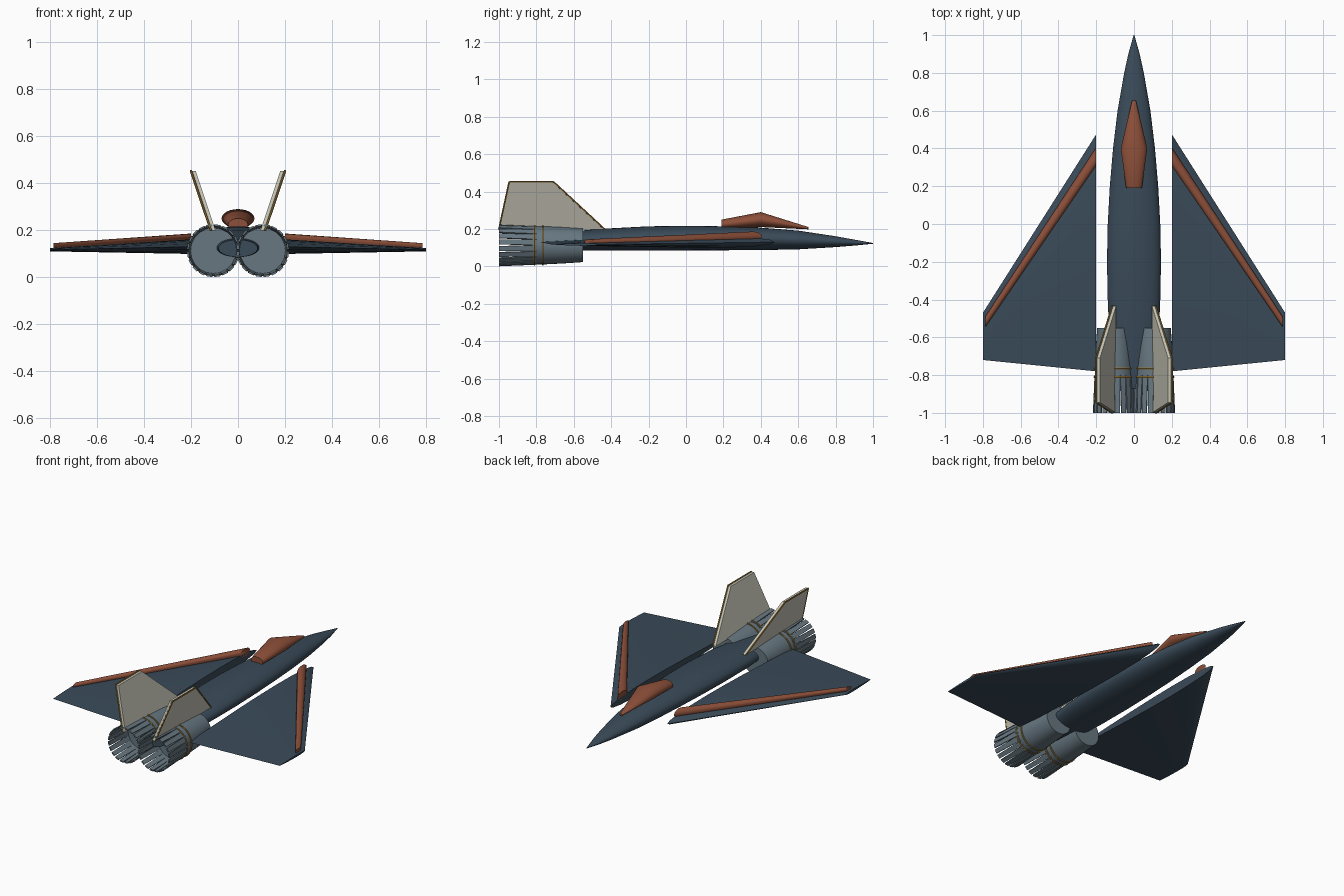
import bpy, bmesh, math
from mathutils import Vector

if "Cube" in bpy.data.objects:
    bpy.data.objects.remove(bpy.data.objects["Cube"])


def material(name, rgb):
    m = bpy.data.materials.new(name)
    m.diffuse_color = (*rgb, 1)
    m.use_nodes = True
    m.node_tree.nodes["Principled BSDF"].inputs["Base Color"].default_value = m.diffuse_color
    return m


NAVY = material("navy hull", (0.042, 0.070, 0.100))
COPPER = material("copper", (0.270, 0.080, 0.042))
CREAM = material("cream fin", (0.560, 0.550, 0.470))
STEEL = material("steel grey", (0.135, 0.185, 0.220))
GOLD = material("dull gold", (0.300, 0.180, 0.040))


def finish(bm, name, mat, smooth=None):
    bmesh.ops.recalc_face_normals(bm, faces=bm.faces)
    me = bpy.data.meshes.new(name)
    bm.to_mesh(me)
    bm.free()
    ob = bpy.data.objects.new(name, me)
    bpy.context.collection.objects.link(ob)
    me.materials.append(mat)
    if smooth:
        bpy.ops.object.select_all(action='DESELECT')
        ob.select_set(True)
        bpy.context.view_layer.objects.active = ob
        bpy.ops.object.shade_smooth_by_angle(angle=math.radians(smooth))
    return ob


def loft(bm, rings, caps=True):
    """Skin a list of closed rings, optionally capping both ends."""
    vs = [[bm.verts.new(p) for p in r] for r in rings]
    n = len(vs[0])
    for a, b in zip(vs, vs[1:]):
        for i in range(n):
            j = (i + 1) % n
            bm.faces.new((a[i], a[j], b[j], b[i]))
    if caps:
        bm.faces.new(vs[0])
        bm.faces.new(vs[-1])


def ring_y(y, cx, cz, rx, rz, n=32):
    return [(cx + rx * math.cos(2 * math.pi * i / n), y,
             cz + rz * math.sin(2 * math.pi * i / n)) for i in range(n)]


def ring_x(x, cy, cz, ry, rz, n=16):
    return [(x, cy + ry * math.cos(2 * math.pi * i / n),
             cz + rz * math.sin(2 * math.pi * i / n)) for i in range(n)]


def tube(bm, pts, r, n=6):
    """Straight round bars between successive points."""
    for a, b in zip(pts, pts[1:]):
        a, b = Vector(a), Vector(b)
        q = (b - a).to_track_quat('Z', 'Y')
        circ = [q @ Vector((r * math.cos(2 * math.pi * i / n),
                            r * math.sin(2 * math.pi * i / n), 0)) for i in range(n)]
        loft(bm, [[a + c for c in circ], [b + c for c in circ]])


# Fuselage: y, centre z, half width, half height
bm = bmesh.new()
hull = [(1.0, .123, .002, .002), (.9, .127, .030, .016), (.8, .132, .052, .029),
        (.6, .141, .087, .050), (.4, .147, .111, .060), (.2, .150, .128, .064),
        (0, .151, .139, .066), (-.2, .149, .143, .065), (-.45, .143, .138, .058),
        (-.65, .134, .115, .050), (-.87, .123, .083, .037)]
loft(bm, [ring_y(y, 0, cz, rx, rz, 40) for y, cz, rx, rz in hull])
finish(bm, "fuselage", NAVY, 40)

# Canopy
bm = bmesh.new()
loft(bm, [ring_y(y, 0, cz, rx, rz, 24) for y, cz, rx, rz in
          [(.655, .204, .010, .006), (.40, .250, .070, .040), (.19, .224, .042, .026)]])
finish(bm, "canopy", COPPER, 30)


def airfoil(x, lead, trail, cz, half):
    """Symmetric thin wing section in the y-z plane."""
    c = lead - trail
    ts = [0, .02, .08, .18, .3, .45, .6, .8, 1]
    h = [5 * 2 * half * (.2969 * math.sqrt(t) - .126 * t - .3516 * t * t
                         + .2843 * t ** 3 - .1036 * t ** 4) for t in ts]
    top = [(x, lead - c * t, cz + d) for t, d in zip(ts, h)]
    low = [(x, lead - c * t, cz - d) for t, d in zip(ts, h)]
    return top[:-1] + [top[-1]] + low[-2:0:-1]


PETALS = 20
EX, EZ = .105, .113
for s, side in ((-1, "left"), (1, "right")):
    # Delta wing
    bm = bmesh.new()
    loft(bm, [airfoil(s * .2, .475, -.78, .130, .031),
              airfoil(s * .8, -.47, -.72, .117, .007)])
    finish(bm, side + "_wing", NAVY, 30)

    # Copper strip along the leading edge
    bm = bmesh.new()
    loft(bm, [ring_x(s * .2, .358, .160, .048, .026),
              ring_x(s * .785, -.515, .132, .028, .013)])
    finish(bm, side + "_leading_edge_strip", COPPER, 40)

    # Engine body
    bm = bmesh.new()
    loft(bm, [ring_y(y, s * EX, EZ, r, r) for y, r in
              [(-.55, .090), (-.65, .097), (-.75, .102), (-.82, .102)]])
    finish(bm, side + "_engine", STEEL, 40)

    # Gold bands
    bm = bmesh.new()
    for y in (-.765, -.81):
        m = 40
        for i in range(m):
            quad = []
            for k in (i, i + 1):
                a = 2 * math.pi * k / m
                quad.append([(s * EX + (.104 + .005 * math.cos(b)) * math.cos(a),
                              y + .005 * math.sin(b),
                              EZ + (.104 + .005 * math.cos(b)) * math.sin(a))
                             for b in [j * math.pi / 3 for j in range(6)]])
            loft(bm, quad, caps=False)
    bmesh.ops.remove_doubles(bm, verts=bm.verts, dist=1e-5)
    finish(bm, side + "_engine_bands", GOLD, 40)

    # Nozzle petals, flaring apart towards the exit
    bm = bmesh.new()
    for k in range(PETALS):
        a = 2 * math.pi * (k + .5) / PETALS
        out = Vector((math.cos(a), 0, math.sin(a)))
        tan = Vector((-math.sin(a), 0, math.cos(a)))
        rings = []
        for y, r, w in ((-.80, .103, .0155), (-1.0, .112, .0125)):
            c = Vector((s * EX, y, EZ))
            rings.append([c + out * (r + d) + tan * t for d, t in
                          ((0, -w), (0, w), (-.008, w), (-.008, -w))])
        loft(bm, rings)
    finish(bm, side + "_nozzle_petals", STEEL)

    # Canted tail fin
    outline = [(-.435, .198), (-.71, .453), (-.945, .453), (-1.0, .198)]

    def fin_x(z, off):
        return s * (.106 + (z - .198) * .335 + off)
    bm = bmesh.new()
    loft(bm, [[(fin_x(z, o), y, z) for y, z in outline] for o in (-.011, .011)])
    finish(bm, side + "_tail_fin", CREAM)

    # Gold trim on the fin's outer rim
    bm = bmesh.new()
    tube(bm, [(fin_x(z, .009), y, z) for y, z in outline], .005)
    finish(bm, side + "_fin_trim", GOLD, 40)
